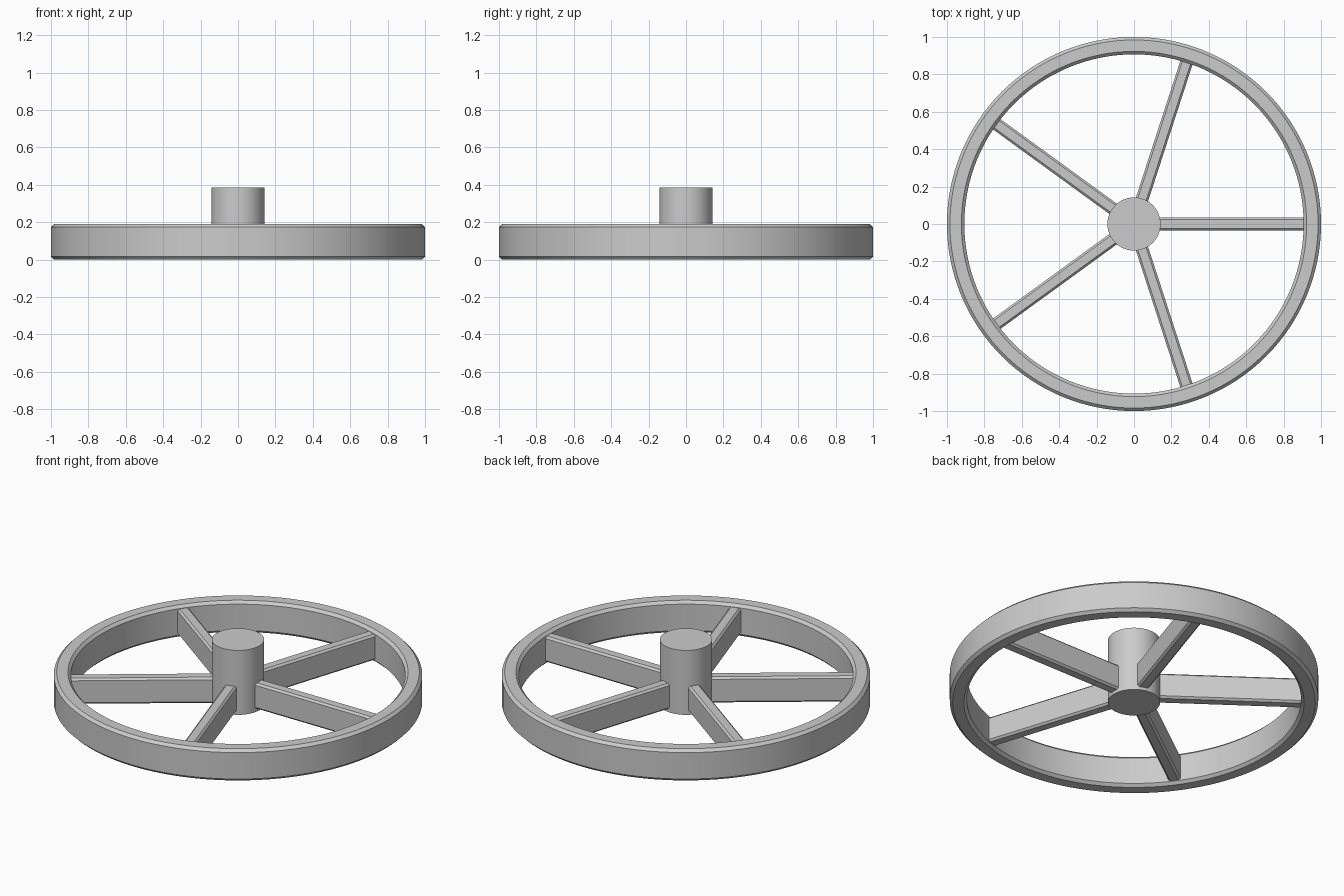
import bpy
import bmesh
import math

if "Cube" in bpy.data.objects:
    bpy.data.objects.remove(bpy.data.objects["Cube"])

H = 0.19            # rim height
SPOKES = 5


def finish(name, bm):
    bmesh.ops.recalc_face_normals(bm, faces=bm.faces)
    mesh = bpy.data.meshes.new(name)
    bm.to_mesh(mesh)
    bm.free()
    ob = bpy.data.objects.new(name, mesh)
    bpy.context.collection.objects.link(ob)
    return ob


def shade(ob):
    bpy.ops.object.select_all(action='DESELECT')
    ob.select_set(True)
    bpy.context.view_layer.objects.active = ob
    bpy.ops.object.shade_smooth_by_angle(angle=math.radians(30))


def lathe(name, profile, closed, steps=128):
    bm = bmesh.new()
    vs = [bm.verts.new((r, 0, z)) for r, z in profile]
    pairs = list(zip(vs, vs[1:] + vs[:1])) if closed else list(zip(vs, vs[1:]))
    edges = [bm.edges.new(p) for p in pairs]
    bmesh.ops.spin(bm, geom=vs + edges, cent=(0, 0, 0), axis=(0, 0, 1),
                   angle=math.tau, steps=steps, use_merge=True)
    bmesh.ops.remove_doubles(bm, verts=bm.verts, dist=1e-5)
    ob = finish(name, bm)
    shade(ob)
    return ob


# Rim: rectangular section with all four corners chamfered
c = 0.016
ri, ro = 0.907, 1.0
lathe("rim", [(ri + c, 0), (ro - c, 0), (ro, c), (ro, H - c),
              (ro - c, H), (ri + c, H), (ri, H - c), (ri, c)], True)

# Hub: plain cylinder rising above the rim
lathe("hub", [(0, 0), (0.142, 0), (0.142, 0.386), (0, 0.386)], False)

# Spokes: chamfered bars running from the hub into the rim
w, z0, z1, k = 0.034, 0.018, 0.172, 0.011
section = [(-w + k, z0), (w - k, z0), (w, z0 + k), (w, z1 - k),
           (w - k, z1), (-w + k, z1), (-w, z1 - k), (-w, z0 + k)]
for i in range(SPOKES):
    bm = bmesh.new()
    face = bm.faces.new([bm.verts.new((0.10, y, z)) for y, z in section])
    ext = bmesh.ops.extrude_face_region(bm, geom=[face], use_keep_orig=True)
    tip = [g for g in ext["geom"] if isinstance(g, bmesh.types.BMVert)]
    bmesh.ops.translate(bm, verts=tip, vec=(0.83, 0, 0))
    ob = finish(f"spoke_{i + 1}", bm)
    ob.rotation_euler.z = math.tau * i / SPOKES
